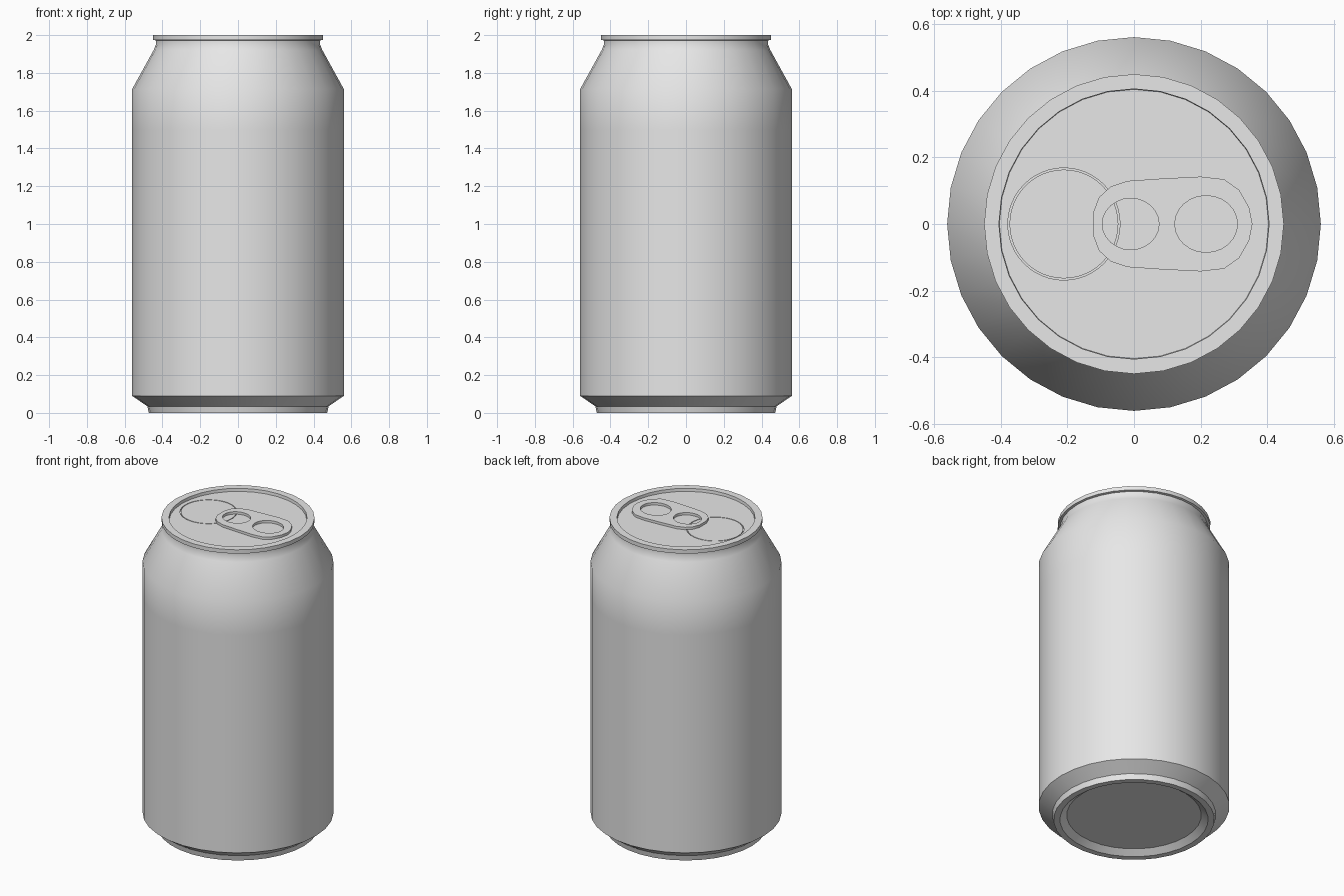
import bpy, bmesh, math

if "Cube" in bpy.data.objects:
    bpy.data.objects.remove(bpy.data.objects["Cube"])

SIDES = 32

metal = bpy.data.materials.new("light_grey_metal")
metal.diffuse_color = (0.8, 0.8, 0.8, 1)
metal.use_nodes = True
metal.node_tree.nodes["Principled BSDF"].inputs["Base Color"].default_value = metal.diffuse_color


def finish(obj, angle):
    """Assign the metal and shade smooth while keeping hard edges."""
    obj.data.materials.clear()
    obj.data.materials.append(metal)
    bpy.ops.object.select_all(action='DESELECT')
    obj.select_set(True)
    bpy.context.view_layer.objects.active = obj
    bpy.ops.object.shade_smooth_by_angle(angle=math.radians(angle))


def lathe(name, profile):
    """Revolve (radius, height) points around z and cap both ends."""
    bm = bmesh.new()
    rings = []
    for r, z in profile:
        rings.append([bm.verts.new((r * math.cos(a), r * math.sin(a), z))
                      for a in (2 * math.pi * i / SIDES for i in range(SIDES))])
    for low, high in zip(rings, rings[1:]):
        for i in range(SIDES):
            j = (i + 1) % SIDES
            bm.faces.new((low[i], low[j], high[j], high[i]))
    bm.faces.new(rings[0][::-1])
    bm.faces.new(rings[-1])
    bmesh.ops.recalc_face_normals(bm, faces=bm.faces)
    mesh = bpy.data.meshes.new(name)
    bm.to_mesh(mesh)
    bm.free()
    obj = bpy.data.objects.new(name, mesh)
    bpy.context.collection.objects.link(obj)
    finish(obj, 32)


def ellipse(cx, rx, ry, n=SIDES):
    return [(cx + rx * math.cos(2 * math.pi * i / n),
             ry * math.sin(2 * math.pi * i / n)) for i in range(n)]


def plate(name, loops, bottom, top):
    """Flat plate; the first loop is the outline, the others are holes."""
    curve = bpy.data.curves.new(name, 'CURVE')
    curve.dimensions = '2D'
    curve.fill_mode = 'BOTH'
    curve.extrude = (top - bottom) / 2
    for loop in loops:
        spline = curve.splines.new('POLY')
        spline.points.add(len(loop) - 1)
        for point, (x, y) in zip(spline.points, loop):
            point.co = (x, y, 0, 1)
        spline.use_cyclic_u = True
    temp = bpy.data.objects.new(name + "_outline", curve)
    bpy.context.collection.objects.link(temp)
    bpy.context.view_layer.update()
    graph = bpy.context.evaluated_depsgraph_get()
    mesh = bpy.data.meshes.new_from_object(temp.evaluated_get(graph))
    bpy.data.objects.remove(temp)
    bm = bmesh.new()
    bm.from_mesh(mesh)
    bmesh.ops.remove_doubles(bm, verts=bm.verts, dist=1e-5)
    bmesh.ops.recalc_face_normals(bm, faces=bm.faces)
    bmesh.ops.translate(bm, verts=bm.verts, vec=(0, 0, (top + bottom) / 2))
    bm.to_mesh(mesh)
    bm.free()
    mesh.name = name
    obj = bpy.data.objects.new(name, mesh)
    bpy.context.collection.objects.link(obj)
    finish(obj, 30)


# Can body: recessed base, foot ring, wall, shoulder, neck and rolled rim
lathe("can_body", [
    (0.395, 0.03), (0.435, 0.0), (0.472, 0.0), (0.48, 0.035),
    (0.56, 0.09), (0.56, 1.5), (0.56, 1.715), (0.447, 1.92),
    (0.435, 1.95), (0.435, 1.972), (0.449, 1.975), (0.449, 2.0),
    (0.405, 2.0), (0.403, 1.975),
])

# Lid with the mouth panel set inside a thin score groove
plate("lid", [ellipse(0, 0.4035, 0.4035), ellipse(-0.21, 0.168, 0.168, 48)],
      1.97, 1.981)
plate("mouth_panel", [ellipse(-0.21, 0.163, 0.163, 48)], 1.97, 1.981)

# Pull tab: half outline mirrored across x, with rivet and finger holes
half = [(-0.122, 0.035), (-0.105, 0.08), (-0.07, 0.112), (-0.02, 0.129),
        (0.08, 0.136), (0.2, 0.142), (0.27, 0.134), (0.315, 0.102),
        (0.345, 0.05)]
outline = half + [(0.355, 0)] + [(x, -y) for x, y in reversed(half)]
plate("pull_tab", [outline, ellipse(-0.01, 0.085, 0.077, 24),
                   ellipse(0.216, 0.094, 0.085, 24)], 1.982, 1.998)
